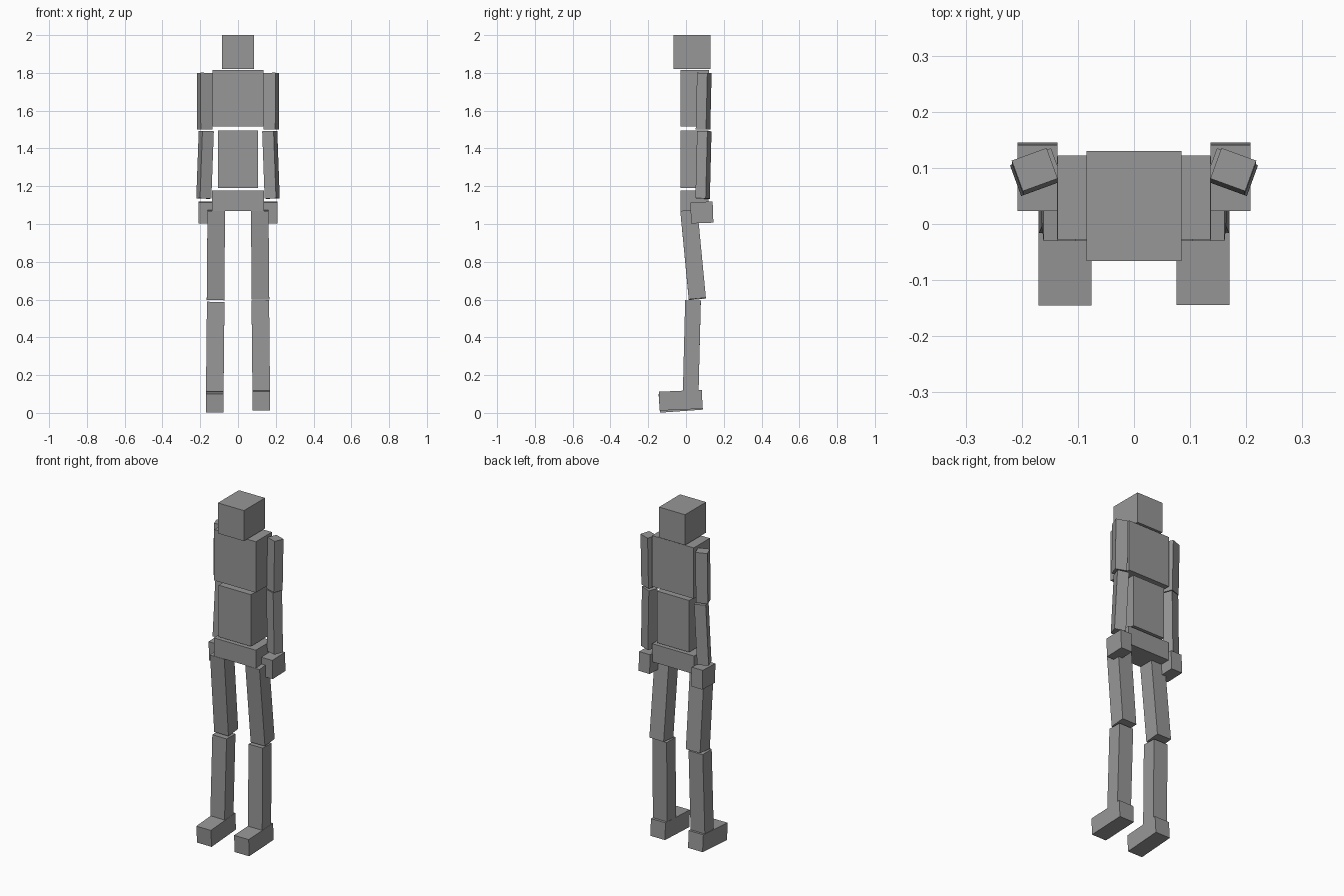
import bpy, bmesh, math
from mathutils import Matrix, Vector

cube = bpy.data.objects.get("Cube")
if cube:
    bpy.data.objects.remove(cube, do_unlink=True)

grey = bpy.data.materials.new("plain grey")
grey.use_nodes = True
colour = (0.31, 0.31, 0.31, 1)
grey.diffuse_color = colour
grey.node_tree.nodes["Principled BSDF"].inputs["Base Color"].default_value = colour


def block(name, centre, size, rotation=Matrix()):
    """Flat-sided box of a given size, turned about its centre."""
    bm = bmesh.new()
    bmesh.ops.create_cube(bm, size=1)
    bmesh.ops.scale(bm, vec=size, verts=bm.verts)
    mesh = bpy.data.meshes.new(name)
    bm.to_mesh(mesh)
    bm.free()
    mesh.materials.append(grey)
    obj = bpy.data.objects.new(name, mesh)
    obj.matrix_world = Matrix.Translation(centre) @ rotation
    bpy.context.collection.objects.link(obj)


def limb(name, top, bottom, width, depth, yaw=0):
    """Box whose long axis runs between two points."""
    top, bottom = Vector(top), Vector(bottom)
    axis = top - bottom
    tilt = Vector((0, 0, 1)).rotation_difference(axis).to_matrix().to_4x4()
    turn = Matrix.Rotation(math.radians(yaw), 4, 'Z')
    block(name, (top + bottom) / 2, (width, depth, axis.length), tilt @ turn)


# Head and trunk
block("head", (0, 0.032, 1.91), (0.17, 0.196, 0.18))
block("chest", (0, 0.047, 1.665), (0.272, 0.15, 0.3))
block("abdomen", (0, 0.045, 1.343), (0.21, 0.15, 0.305))
block("pelvis", (0, 0.045, 1.123), (0.274, 0.15, 0.107))

for side, s in (("right", -1), ("left", 1)):
    # Arms, turned a little about their length
    limb(side + "_upper_arm", (s * 0.177, 0.097, 1.8), (s * 0.176, 0.09, 1.5),
         0.066, 0.058, -s * 20)
    limb(side + "_forearm", (s * 0.168, 0.097, 1.492), (s * 0.181, 0.088, 1.135),
         0.064, 0.058, -s * 20)
    block(side + "_hand", (s * 0.172, 0.084, 1.061), (0.072, 0.118, 0.112),
          Matrix.Rotation(math.radians(2), 4, 'X'))

    # Legs, with the left one standing slightly higher
    lift = 0.004 if s > 0 else -0.004
    limb(side + "_thigh", (s * 0.115, 0.015, 1.073), (s * 0.119, 0.06, 0.603 + lift / 2),
         0.093, 0.091)
    limb(side + "_shin", (s * 0.118, 0.037, 0.591 + lift), (s * 0.123, 0.025, 0.112),
         0.093, 0.083)
    pitch = 2.5 if s > 0 else 4
    block(side + "_foot", (s * 0.123, -0.028, 0.063 + lift), (0.095, 0.228, 0.1),
          Matrix.Rotation(math.radians(pitch), 4, 'X'))
